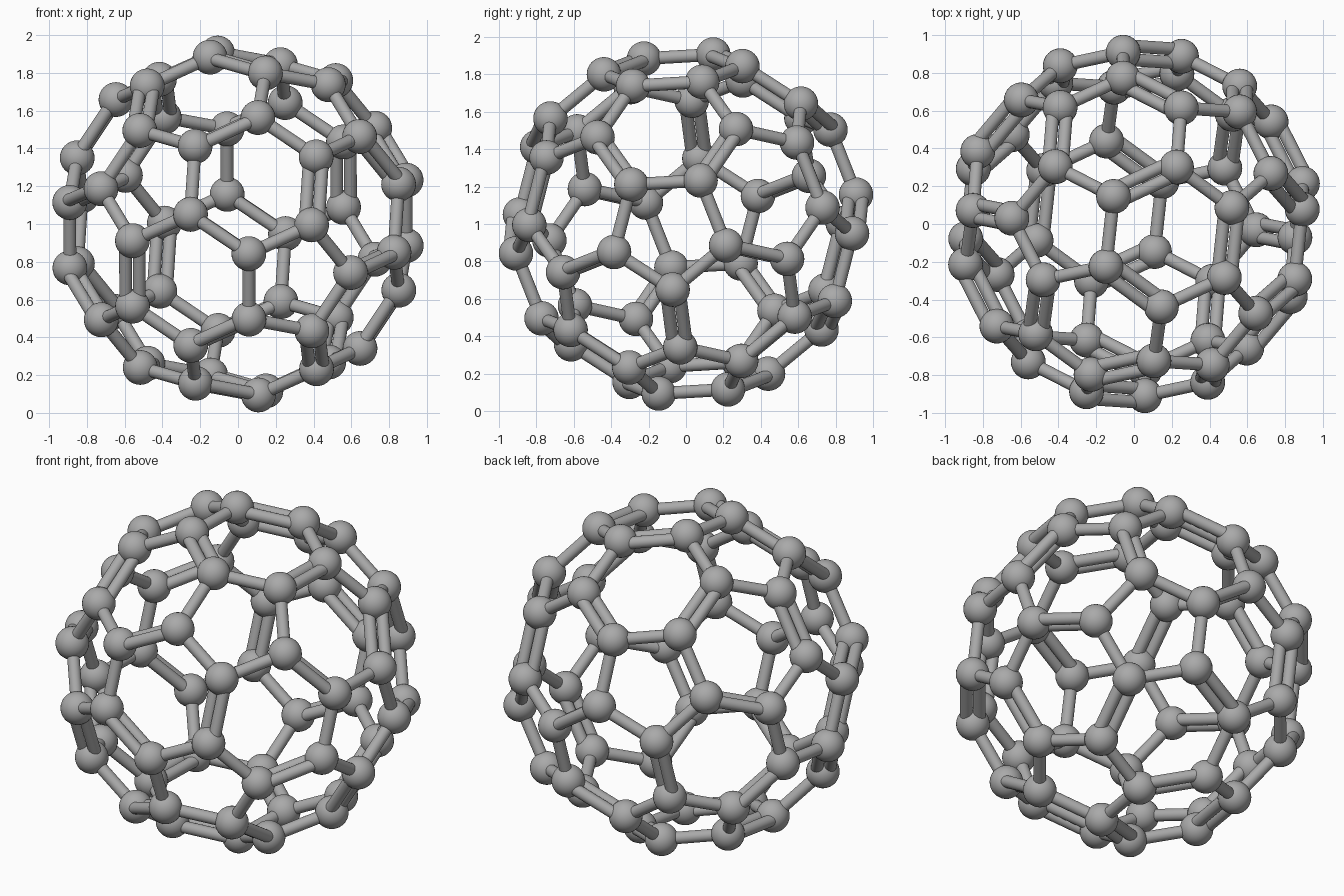
import bpy, bmesh, math
from mathutils import Vector, Matrix

if "Cube" in bpy.data.objects:
    bpy.data.objects.remove(bpy.data.objects["Cube"])

BALL_R, STICK_R, PAIR_GAP = 0.092, 0.034, 0.072
CENTRE = Vector((0, 0, 1))
UP = Vector((0, 0, 1))

# Dark grey shared by every part
grey = bpy.data.materials.new("dark_grey")
grey.diffuse_color = (0.4, 0.4, 0.4, 1)
grey.use_nodes = True
grey.node_tree.nodes["Principled BSDF"].inputs["Base Color"].default_value = grey.diffuse_color

# Orientation: three neighbouring pentagon centres seen from the front
p1 = Vector((-0.458, -0.707, 0.214))
p2 = Vector((0.301, -0.757, -0.301))
p3 = Vector((0.356, -0.535, 0.585))


def frame(a, b, c):
    w = (a.normalized() + b.normalized() + c.normalized()).normalized()
    # average the in-plane axis over all three corners
    u = Vector()
    for i, p in enumerate((a, b, c)):
        q = p - w * p.dot(w)
        sign = 1 if (b - a).cross(c - a).dot(w) > 0 else -1
        u += (Matrix.Rotation(-sign * i * 2 * math.pi / 3, 3, w) @ q).normalized()
    u = (u - w * u.dot(w)).normalized()
    return Matrix((u, w.cross(u), w)).transposed()


# Icosahedron corners turned into that orientation
g = (1 + 5 ** 0.5) / 2
ico = [Vector(v) for a in (-1, 1) for b in (-g, g)
       for v in ((0, a, b), (a, b, 0), (b, 0, a))]
turn = frame(p1, p2, p3) @ frame(Vector((0, 1, g)), Vector((0, -1, g)),
                                 Vector((g, 0, 1))).transposed()
ico = [turn @ v for v in ico]

# Truncating each edge in thirds gives the sixty joints
joints, home = [], []
doubles, singles = [], []
for i in range(12):
    for j in range(12):
        if i != j and (ico[i] - ico[j]).length < 2.1:
            joints.append(ico[i].lerp(ico[j], 1 / 3))
            home.append(i)
scale = (1 - BALL_R) / max(abs(c) for v in joints for c in v)
joints = [v * scale + CENTRE for v in joints]
bond = 2 / 3 * scale
for a in range(60):
    for b in range(a + 1, 60):
        if (joints[a] - joints[b]).length < bond * 1.1:
            same = home[a] == home[b]
            (singles if same else doubles).append((joints[a], joints[b]))


def finish(bm, name):
    mesh = bpy.data.meshes.new(name)
    bm.to_mesh(mesh)
    bm.free()
    mesh.materials.append(grey)
    obj = bpy.data.objects.new(name, mesh)
    bpy.context.collection.objects.link(obj)
    bpy.context.view_layer.objects.active = obj
    obj.select_set(True)
    bpy.ops.object.shade_smooth_by_angle(angle=math.radians(40))
    obj.select_set(False)


def stick(bm, a, b):
    d = b - a
    m = Matrix.Translation((a + b) / 2) @ d.to_track_quat('Z', 'Y').to_matrix().to_4x4()
    bmesh.ops.create_cone(bm, cap_ends=True, segments=24, radius1=STICK_R,
                          radius2=STICK_R, depth=d.length, matrix=m)


# Balls at the joints
bm = bmesh.new()
for v in joints:
    bmesh.ops.create_uvsphere(bm, u_segments=32, v_segments=16, radius=BALL_R,
                              matrix=Matrix.Translation(v))
finish(bm, "balls")

# Single sticks around the pentagons
bm = bmesh.new()
for a, b in singles:
    stick(bm, a, b)
finish(bm, "single_sticks")

# Paired sticks joining the pentagons, spread horizontally
bm = bmesh.new()
for a, b in doubles:
    side = (b - a).cross(UP).normalized() * PAIR_GAP / 2
    for s in (-1, 1):
        stick(bm, a + side * s, b + side * s)
finish(bm, "paired_sticks")
